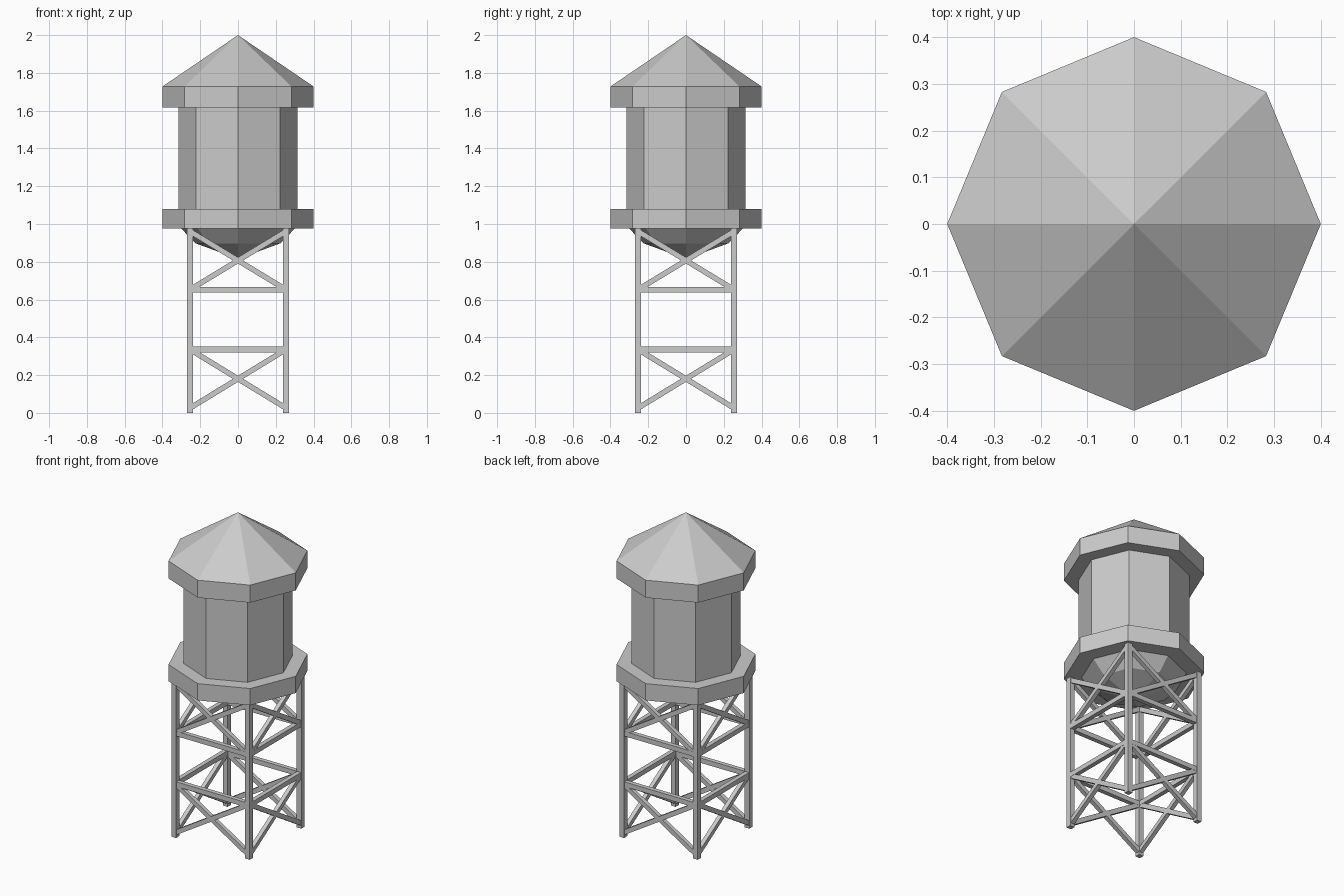
import bpy, bmesh, math
from mathutils import Vector, Matrix

if "Cube" in bpy.data.objects:
    bpy.data.objects.remove(bpy.data.objects["Cube"])

SIDES = 8


def finish(name, bm):
    bmesh.ops.recalc_face_normals(bm, faces=bm.faces)
    mesh = bpy.data.meshes.new(name)
    bm.to_mesh(mesh)
    bm.free()
    obj = bpy.data.objects.new(name, mesh)
    bpy.context.collection.objects.link(obj)
    return obj


def lathe(name, profile):
    """Closed octagonal solid from (radius, z) pairs, bottom to top."""
    bm = bmesh.new()
    rings = []
    for r, z in profile:
        n = SIDES if r > 0 else 1
        rings.append([bm.verts.new((r * math.cos(math.tau * i / SIDES),
                                    r * math.sin(math.tau * i / SIDES), z)) for i in range(n)])
    for a, b in zip(rings, rings[1:]):
        for i in range(SIDES):
            j = (i + 1) % SIDES
            quad = [a[i % len(a)], a[j % len(a)], b[j % len(b)], b[i % len(b)]]
            bm.faces.new(list(dict.fromkeys(quad)))
    for ring in (rings[0], rings[-1]):
        if len(ring) > 1:
            bm.faces.new(ring)
    return finish(name, bm)


def beam(name, a, b, width, depth, turn):
    """Box beam between two points on the front side, turned about z."""
    a, b = Vector(a), Vector(b)
    along = (b - a).normalized()
    out = Vector((0, 1, 0))
    side = out.cross(along)
    frame = Matrix((side, out, along)).transposed().to_4x4()
    size = Matrix.Diagonal((width, depth, (b - a).length, 1))
    bm = bmesh.new()
    bmesh.ops.create_cube(bm, size=1, matrix=Matrix.Rotation(turn, 4, 'Z')
                          @ Matrix.Translation((a + b) / 2) @ frame @ size)
    return finish(name, bm)


# Tank: bowl bottom, walkway ring, drum and conical roof with deep rim
lathe("tank_bowl", [(0, 0.815), (0.225, 0.898), (0.305, 0.98)])
lathe("platform_ring", [(0.4, 0.975), (0.4, 1.08)])
lathe("tank_drum", [(0.315, 1.07), (0.315, 1.63)])
lathe("roof", [(0.4, 1.618), (0.4, 1.728), (0, 2.0)])

# Tower: one leg and one braced panel per side
L = 0.255
for k, side in enumerate(("front", "right", "back", "left")):
    t = k * math.pi / 2
    beam(f"{side}_leg", (-L, -L, 0), (-L, -L, 0.98), 0.032, 0.032, t)
    for level, bar_z, z0, z1 in (("lower", 0.336, 0.025, 0.336), ("upper", 0.652, 0.652, 0.962)):
        beam(f"{side}_{level}_bar", (-L, -L, bar_z), (L, -L, bar_z), 0.03, 0.028, t)
        beam(f"{side}_{level}_brace_a", (-L, -L, z0), (L, -L, z1), 0.028, 0.026, t)
        beam(f"{side}_{level}_brace_b", (-L, -L, z1), (L, -L, z0), 0.028, 0.026, t)
